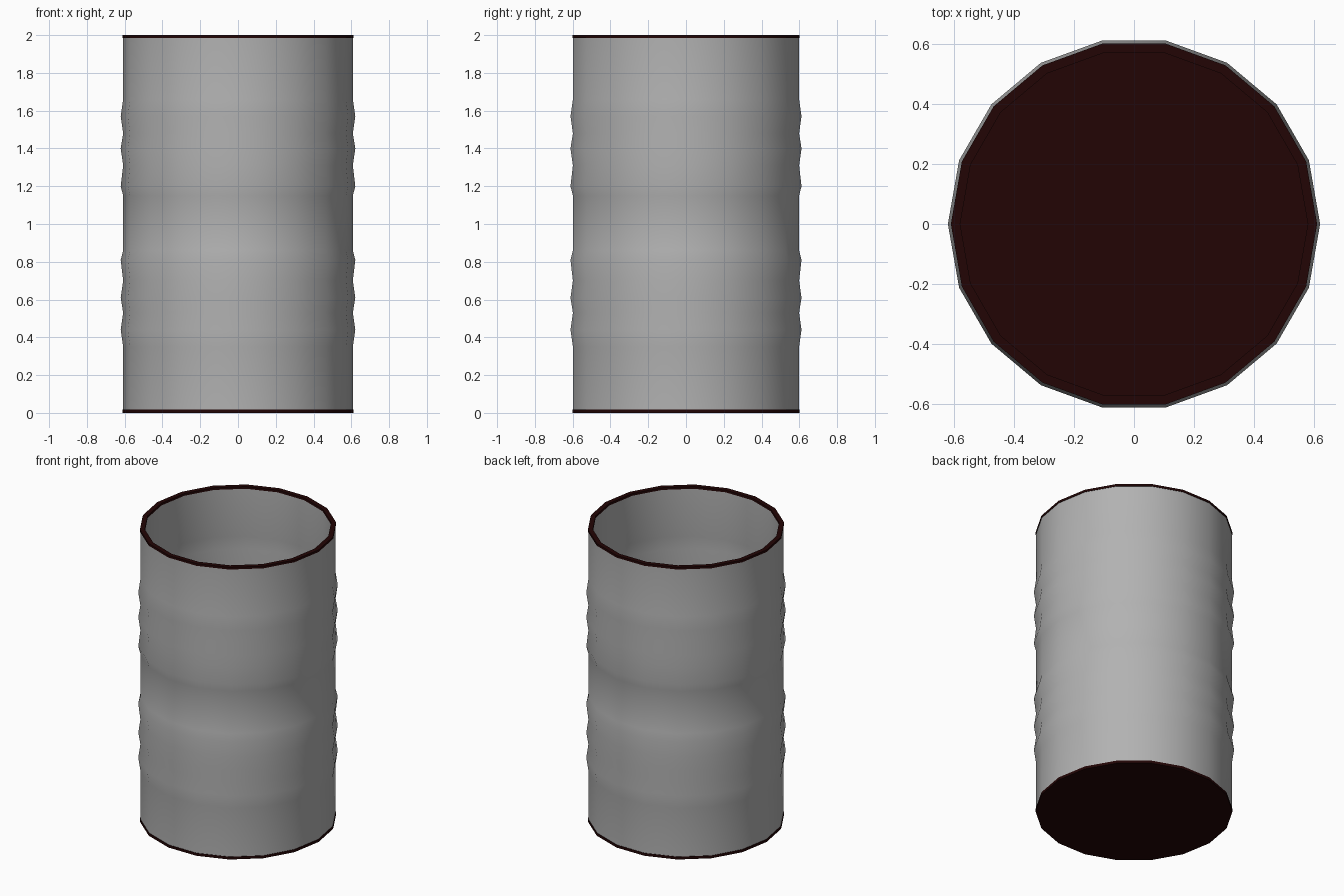
import bpy, math

if "Cube" in bpy.data.objects:
    bpy.data.objects.remove(bpy.data.objects["Cube"])

SIDES = 18
WALL, RIB, INSET = 0.608, 0.621, 0.028


def material(name, color):
    m = bpy.data.materials.new(name)
    m.diffuse_color = (*color, 1)
    m.use_nodes = True
    m.node_tree.nodes["Principled BSDF"].inputs["Base Color"].default_value = m.diffuse_color
    return m


dark = material("dark_red", (0.016, 0.0015, 0.0015))
steel = material("grey_steel", (0.445, 0.445, 0.445))


def lathe(name, profile, mat, closed=False, cap=False):
    """Spin (radius, z) points round z; vertices start on the x axis."""
    verts = [(r * math.cos(2 * math.pi * i / SIDES), r * math.sin(2 * math.pi * i / SIDES), z)
             for r, z in profile for i in range(SIDES)]
    n = len(profile)
    faces = []
    for k in range(n if closed else n - 1):
        a, b = k * SIDES, (k + 1) % n * SIDES
        for i in range(SIDES):
            j = (i + 1) % SIDES
            faces.append((a + i, a + j, b + j, b + i))
    if cap:
        faces.append(tuple(reversed(range(SIDES))))
        faces.append(tuple(range((n - 1) * SIDES, n * SIDES)))
    me = bpy.data.meshes.new(name)
    me.from_pydata(verts, [], faces)
    me.materials.append(mat)
    ob = bpy.data.objects.new(name, me)
    bpy.context.collection.objects.link(ob)
    bpy.context.view_layer.objects.active = ob
    ob.select_set(True)
    bpy.ops.object.shade_smooth_by_angle(angle=math.radians(40))
    ob.select_set(False)
    return ob


# Ribbed wall, outer skin then inner skin
ribs = [(0.35, 0), (0.44, 1), (0.53, 0), (0.61, 1), (0.70, 0), (0.81, 1), (0.86, 0),
        (1.15, 0), (1.20, 1), (1.31, 0), (1.40, 1), (1.48, 0), (1.57, 1), (1.66, 0)]
outer = [(WALL, 0.015)] + [(RIB if up else WALL, z) for z, up in ribs] + [(WALL, 1.985)]
lathe("barrel_wall", outer, steel)
lathe("barrel_inner_wall", [(r - INSET, z) for r, z in reversed(outer)], steel)

# Flat rim round the open top
lathe("top_rim", [(0.611, 1.985), (0.611, 2.0), (0.58, 2.0), (0.58, 1.985)], dark, closed=True)

# Closed floor
lathe("barrel_floor", [(0.611, 0.0), (0.611, 0.018)], dark, cap=True)
